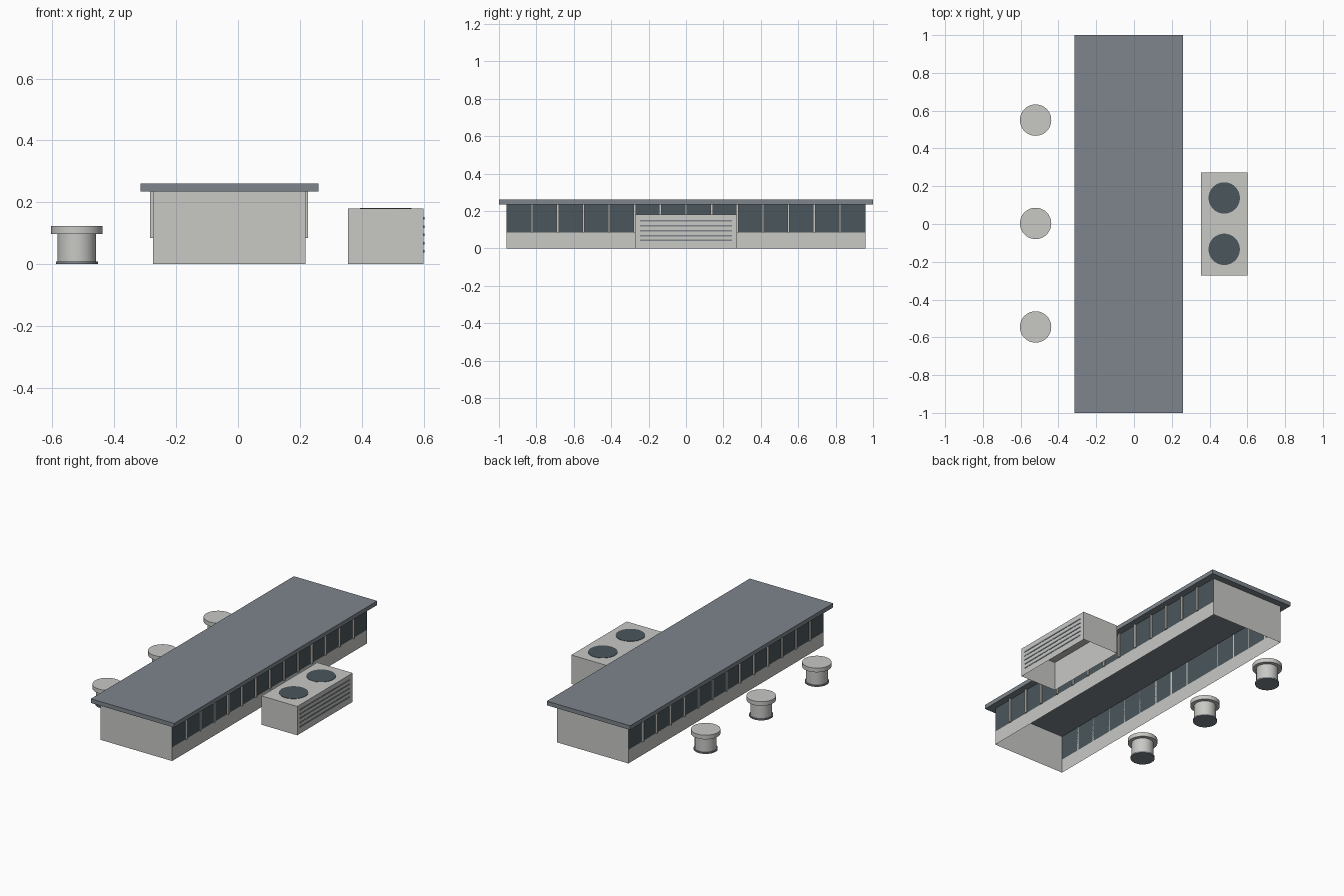
import bpy, bmesh
from mathutils import Matrix, Vector

cube = bpy.data.objects.get("Cube")
if cube:
    bpy.data.objects.remove(cube, do_unlink=True)


def material(name, rgb):
    m = bpy.data.materials.new(name)
    m.use_nodes = True
    color = (*rgb, 1)
    m.diffuse_color = color
    m.node_tree.nodes["Principled BSDF"].inputs["Base Color"].default_value = color
    return m


LIGHT = material("light grey panel", (0.58, 0.58, 0.56))
SLATE = material("slate roof", (0.21, 0.235, 0.265))
GLASS = material("dark glass", (0.07, 0.094, 0.105))


def finish(bm, name, *mats):
    mesh = bpy.data.meshes.new(name)
    bm.to_mesh(mesh)
    bm.free()
    obj = bpy.data.objects.new(name, mesh)
    bpy.context.collection.objects.link(obj)
    for m in mats:
        mesh.materials.append(m)
    return obj


def add_box(bm, lo, hi):
    lo, hi = Vector(lo), Vector(hi)
    size = hi - lo
    mat = Matrix.Translation((lo + hi) / 2) @ Matrix.Diagonal((*size, 1))
    return bmesh.ops.create_cube(bm, size=1, matrix=mat)["verts"]


def box(name, lo, hi, *mats, open_bottom=False, open_top=False):
    bm = bmesh.new()
    add_box(bm, lo, hi)
    bm.normal_update()
    drop = [f for f in bm.faces
            if (open_bottom and f.normal.z < -0.5) or (open_top and f.normal.z > 0.5)]
    bmesh.ops.delete(bm, geom=drop, context='FACES_ONLY')
    return finish(bm, name, *mats)


def cylinder(name, x, y, z0, z1, r, *mats):
    bm = bmesh.new()
    bmesh.ops.create_cone(bm, cap_ends=True, segments=48, radius1=r, radius2=r,
                          depth=z1 - z0,
                          matrix=Matrix.Translation((x, y, (z0 + z1) / 2)))
    for f in bm.faces:
        f.smooth = abs(f.normal.z) < 0.5
    for e in bm.edges:
        e.smooth = all(f.smooth for f in e.link_faces)
    return finish(bm, name, *mats)


# Hollow hall: solid ends, long sides split into a sill and a glass band
X0, X1, Y, SILL, EAVE = -0.275, 0.218, 0.96, 0.085, 0.236
walls = box("hall_walls", (X0, -Y, 0), (X1, Y, EAVE), LIGHT, GLASS,
            open_bottom=True, open_top=True)
bm = bmesh.new()
bm.from_mesh(walls.data)
bmesh.ops.bisect_plane(bm, geom=bm.verts[:] + bm.edges[:] + bm.faces[:],
                       plane_co=(0, 0, SILL), plane_no=(0, 0, 1))
bm.normal_update()
for f in bm.faces:
    f.material_index = int(abs(f.normal.x) > 0.5 and f.calc_center_median().z > SILL)
bm.to_mesh(walls.data)
bm.free()

# Window mullions on both long sides
PANES = 14
for name, xa, xb in (("left_mullions", X1, X1 + 0.009), ("right_mullions", X0 - 0.009, X0)):
    bm = bmesh.new()
    for i in range(1, PANES):
        y = -Y + 2 * Y * i / PANES
        add_box(bm, (xa, y - 0.006, SILL), (xb, y + 0.006, EAVE))
    finish(bm, name, LIGHT)

# Flat overhanging roof
box("roof", (-0.315, -1, 0.235), (0.26, 1, 0.261), SLATE)

# Cooling unit with fan discs and louvres
UX0, UX1, UY, UZ = 0.355, 0.6, 0.273, 0.18
box("cooling_unit", (UX0, -UY, 0), (UX1, UY, UZ), LIGHT, open_bottom=True)
for side, y in (("back", 0.138), ("front", -0.134)):
    cylinder(side + "_fan", (UX0 + UX1) / 2, y, UZ, UZ + 0.002, 0.083, GLASS)
bm = bmesh.new()
for i in range(5):
    z = 0.042 + 0.0265 * i
    add_box(bm, (UX1, -0.245, z - 0.004), (UX1 + 0.002, 0.245, z + 0.004))
finish(bm, "louvres", SLATE)

# Round roof vents: dark foot, stem and wide cap
for place, y in (("front", -0.545), ("middle", 0.003), ("back", 0.55)):
    x = -0.521
    cylinder(place + "_vent_foot", x, y, 0, 0.009, 0.068, SLATE)
    cylinder(place + "_vent_stem", x, y, 0.009, 0.1, 0.062, LIGHT)
    cylinder(place + "_vent_cap", x, y, 0.098, 0.124, 0.083, LIGHT)
